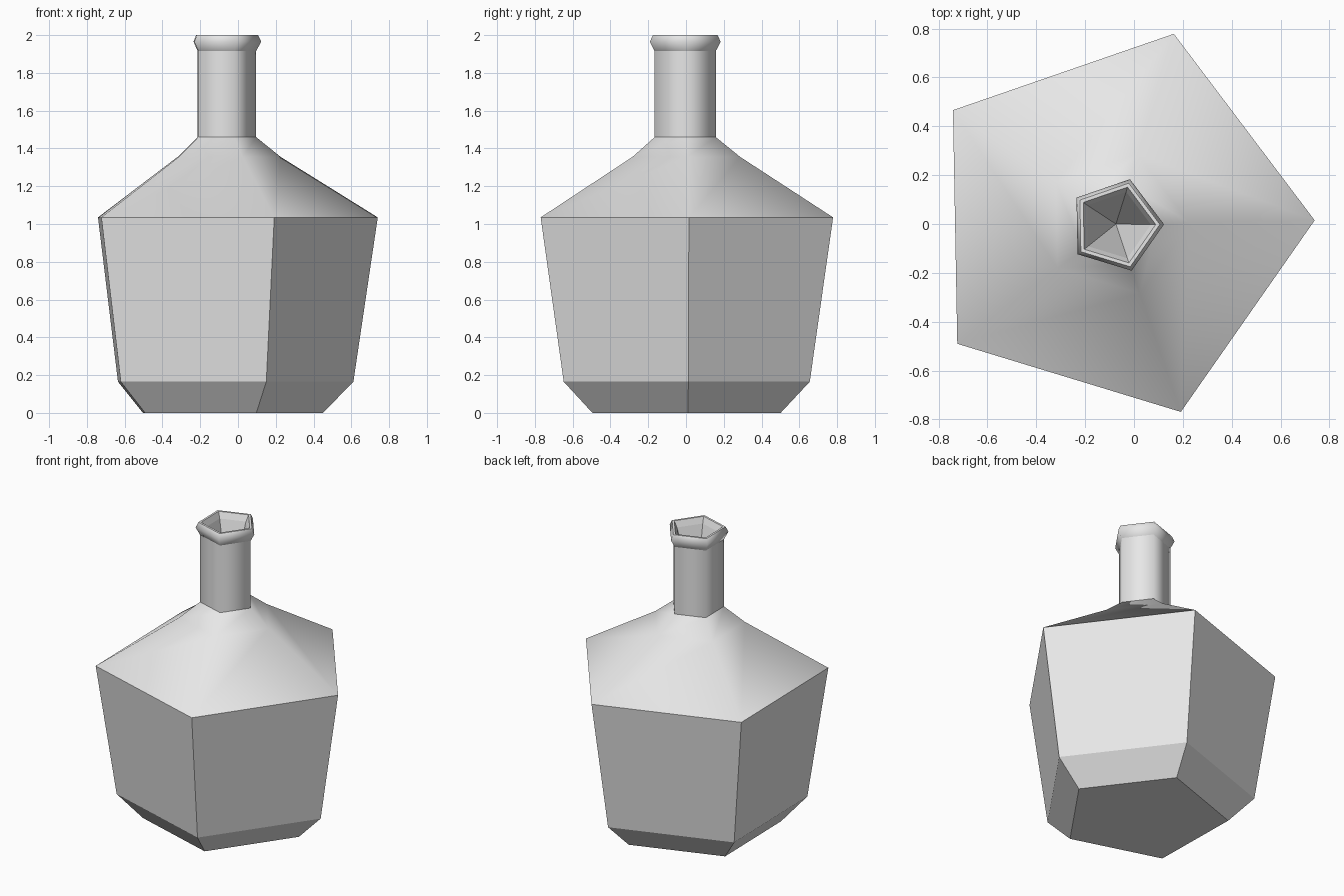
import bpy
import bmesh
import math

cube = bpy.data.objects.get("Cube")
if cube:
    bpy.data.objects.remove(cube, do_unlink=True)

SIDES = 5
TURN = math.radians(1.06)
CENTRE_X = -0.074

# One colour for the whole bottle
grey = bpy.data.materials.new("plain grey")
grey.use_nodes = True
colour = (0.8, 0.8, 0.8, 1)
grey.diffuse_color = colour
grey.node_tree.nodes["Principled BSDF"].inputs["Base Color"].default_value = colour

# Corner radius, height, whether the ring edge is sharp,
# whether the upright edges above the ring are sharp
PROFILE = [
    (0.524, 0.0, True, True),      # base
    (0.685, 0.165, True, True),    # top of the base chamfer
    (0.814, 1.035, True, False),   # widest point, start of shoulder
    (0.30, 1.355, False, False),   # shoulder bend
    (0.17, 1.46, True, False),     # foot of the neck
    (0.17, 1.915, True, False),    # underside of lip
    (0.197, 1.965, False, False),  # widest part of lip
    (0.18, 2.0, True, True),       # outer top of lip
    (0.163, 2.0, True, True),      # inner top of lip
    (0.143, 1.96, True, True),     # mouth
]


def ring(bm, radius, z):
    """Add one level of the five-sided body."""
    shift = -0.005 if z > 1.4 else 0.0
    points = []
    for i in range(SIDES):
        a = TURN + math.tau * i / SIDES
        points.append(bm.verts.new((CENTRE_X + radius * math.cos(a),
                                    shift + radius * math.sin(a), z)))
    return points


def build_bottle():
    bm = bmesh.new()
    rings = [ring(bm, r, z) for r, z, _, _ in PROFILE]

    # Base and stacked walls
    bm.faces.new(reversed(rings[0]))
    for low, high in zip(rings, rings[1:]):
        for i in range(SIDES):
            j = (i + 1) % SIDES
            bm.faces.new((low[i], low[j], high[j], high[i]))

    # Tapering hollow inside the neck
    tip = bm.verts.new((CENTRE_X, 0, 1.5))
    for i in range(SIDES):
        bm.faces.new((rings[-1][i], rings[-1][(i + 1) % SIDES], tip))

    # Crisp facets below, soft shoulder and neck above
    level = {v: n for n, points in enumerate(rings) for v in points}
    for face in bm.faces:
        face.smooth = True
    for edge in bm.edges:
        a, b = sorted(level.get(v, len(rings)) for v in edge.verts)
        crisp = PROFILE[a][2] if a == b else PROFILE[a][3]
        edge.smooth = not crisp

    mesh = bpy.data.meshes.new("bottle")
    bm.to_mesh(mesh)
    bm.free()
    mesh.materials.append(grey)
    obj = bpy.data.objects.new("bottle", mesh)
    bpy.context.collection.objects.link(obj)


build_bottle()
